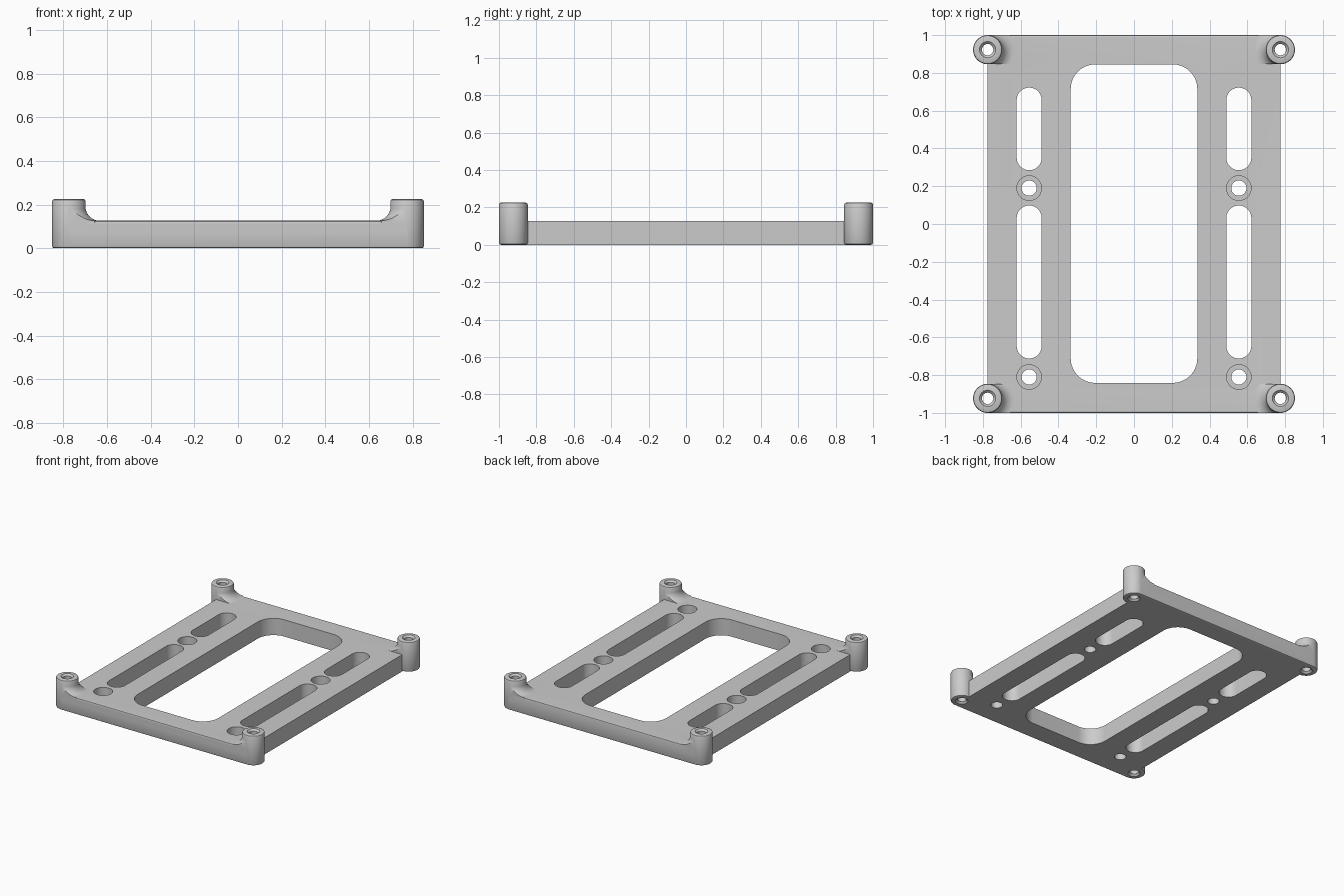
import bpy, bmesh, math
from mathutils import Vector

if "Cube" in bpy.data.objects:
    bpy.data.objects.remove(bpy.data.objects["Cube"], do_unlink=True)

PLATE_X, PLATE_Z = 0.775, 0.126
POST_R, POST_Y, POST_Z = 0.077, 0.923, 0.225
FILLET = 0.065
EDGE = 0.01

grey = bpy.data.materials.new("mid grey")
grey.use_nodes = True
color = (0.6, 0.6, 0.6, 1)
grey.diffuse_color = color
grey.node_tree.nodes["Principled BSDF"].inputs["Base Color"].default_value = color


def make_object(name, bm):
    bmesh.ops.recalc_face_normals(bm, faces=bm.faces)
    mesh = bpy.data.meshes.new(name)
    bm.to_mesh(mesh)
    bm.free()
    mesh.materials.append(grey)
    ob = bpy.data.objects.new(name, mesh)
    bpy.context.collection.objects.link(ob)
    return ob


def prism(name, outline, z0, z1):
    """Extrude an xy outline from z0 to z1."""
    bm = bmesh.new()
    face = bm.faces.new([bm.verts.new((x, y, z0)) for x, y in outline])
    ext = bmesh.ops.extrude_face_region(bm, geom=[face])["geom"]
    verts = [v for v in ext if isinstance(v, bmesh.types.BMVert)]
    bmesh.ops.translate(bm, verts=verts, vec=(0, 0, z1 - z0))
    return make_object(name, bm)


def rounded_rect(cx, cy, hx, hy, r, steps=16):
    pts = []
    for k, (sx, sy) in enumerate([(1, 1), (-1, 1), (-1, -1), (1, -1)]):
        for i in range(steps + 1):
            a = math.pi / 2 * (k + i / steps)
            p = (cx + sx * (hx - r) + r * math.cos(a), cy + sy * (hy - r) + r * math.sin(a))
            if not pts or math.dist(p, pts[-1]) > 1e-5:
                pts.append(p)
    if math.dist(pts[0], pts[-1]) < 1e-5:
        pts.pop()
    return pts


def lathe(name, profile, x, y, clip=(), steps=64):
    """Closed solid turned from (radius, z) points, optionally trimmed by planes."""
    bm = bmesh.new()
    rings = [[bm.verts.new((x + r * math.cos(math.tau * i / steps),
                            y + r * math.sin(math.tau * i / steps), z)) for i in range(steps)]
             for r, z in profile]
    for a, b in zip(rings, rings[1:]):
        for i in range(steps):
            j = (i + 1) % steps
            bm.faces.new((a[i], a[j], b[j], b[i]))
    bm.faces.new(rings[0])
    bm.faces.new(rings[-1])
    for co, normal in clip:
        cut = bmesh.ops.bisect_plane(bm, geom=bm.verts[:] + bm.edges[:] + bm.faces[:], dist=1e-6,
                                     plane_co=co, plane_no=normal, clear_outer=True)
        edges = [e for e in cut["geom_cut"] if isinstance(e, bmesh.types.BMEdge)]
        bmesh.ops.holes_fill(bm, edges=edges, sides=0)
    return make_object(name, bm)


def combine(body, tool, operation):
    mod = body.modifiers.new(operation.lower(), "BOOLEAN")
    mod.operation, mod.solver, mod.object = operation, "EXACT", tool
    bpy.context.view_layer.objects.active = body
    bpy.ops.object.modifier_apply(modifier=mod.name)
    bpy.data.objects.remove(tool, do_unlink=True)


# Base plate, with softened front and back edges
bm = bmesh.new()
bmesh.ops.create_cube(bm, size=1)
bmesh.ops.scale(bm, verts=bm.verts, vec=(2 * PLATE_X, 2, PLATE_Z))
bmesh.ops.translate(bm, verts=bm.verts, vec=(0, 0, PLATE_Z / 2))
long_edges = [e for e in bm.edges if abs(e.verts[0].co.x - e.verts[1].co.x) > 1]
bmesh.ops.bevel(bm, geom=long_edges, offset=EDGE, segments=2, profile=0.5, affect="EDGES")
body = make_object("mounting_plate", bm)

corners = [(sx, sy) for sx in (-1, 1) for sy in (-1, 1)]

# Corner posts and the fillets that join them to the plate
post = [(POST_R - EDGE, 0), (POST_R - EDGE * 0.3, EDGE * 0.3), (POST_R, EDGE),
        (POST_R, POST_Z - EDGE), (POST_R - EDGE * 0.3, POST_Z - EDGE * 0.3),
        (POST_R - EDGE, POST_Z)]
base = PLATE_Z - 0.05
flare = [(POST_R + FILLET, base)]
for i in range(11):
    a = math.pi / 2 * i / 10
    flare.append((POST_R - 0.001 + FILLET * (1 - math.sin(a)),
                  PLATE_Z + FILLET * (1 - math.cos(a))))
for sx, sy in corners:
    x, y = sx * PLATE_X, sy * POST_Y
    clip = [(Vector((0, sy * 0.846, 0)), Vector((0, -sy, 0))),
            (Vector((0, sy, 0)), Vector((0, sy, 0))),
            (Vector((x, 0, 0)), Vector((sx, 0, 0)))]
    combine(body, lathe("post_fillet", flare, x, y, clip), "UNION")
for sx, sy in corners:
    combine(body, lathe("corner_post", post, sx * PLATE_X, sy * POST_Y), "UNION")

# Central window
combine(body, prism("window_cutter", rounded_rect(0, 0.002, 0.335, 0.843, 0.13), -0.1, 0.3),
        "DIFFERENCE")

# Slots and counterbored screw holes on both rails
bore = [(0.04, -0.1), (0.04, 0.05), (0.065, 0.05), (0.065, 0.3)]
for sx in (-1, 1):
    x = sx * 0.555
    for y0, y1 in ((0.285, 0.722), (-0.712, 0.098)):
        slot = rounded_rect(x, (y0 + y1) / 2, 0.066, (y1 - y0) / 2, 0.066)
        combine(body, prism("slot_cutter", slot, -0.1, 0.3), "DIFFERENCE")
    for y in (0.19, -0.81):
        combine(body, lathe("bore_cutter", bore, x, y), "DIFFERENCE")

# Through holes in the posts, chamfered at both ends
hole = [(0.043, -0.05), (0.043, 0), (0.03, 0.013),
        (0.03, POST_Z - 0.013), (0.043, POST_Z), (0.043, POST_Z + 0.05)]
for sx, sy in corners:
    combine(body, lathe("post_hole_cutter", hole, sx * PLATE_X, sy * POST_Y), "DIFFERENCE")

bpy.ops.object.select_all(action="DESELECT")
body.select_set(True)
bpy.context.view_layer.objects.active = body
bpy.ops.object.shade_smooth_by_angle(angle=math.radians(30))
